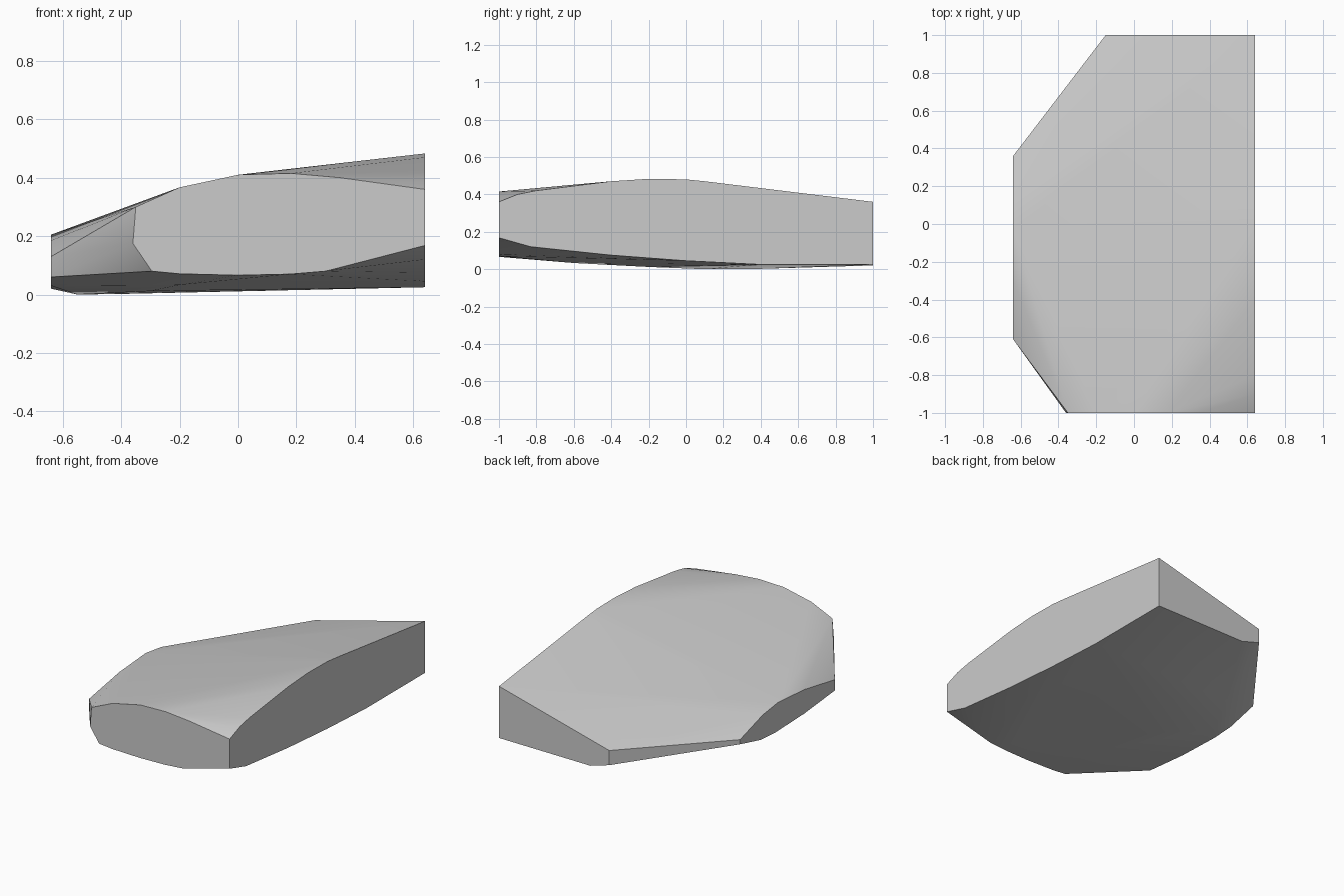
import bpy
import bmesh
import math

default_cube = bpy.data.objects.get("Cube")
if default_cube:
    bpy.data.objects.remove(default_cube, do_unlink=True)

HALF_WIDTH = 0.64
HALF_LENGTH = 1.0


def make_material(name, color):
    material = bpy.data.materials.new(name)
    material.use_nodes = True
    material.diffuse_color = color
    shader = next(node for node in material.node_tree.nodes
                  if node.type == 'BSDF_PRINCIPLED')
    shader.inputs["Base Color"].default_value = color
    return material


def wall_along_length(x_position, outline):
    """Place a (y, z) outline on a plane of constant x."""
    return [(x_position, y, z) for y, z in outline]


def wall_along_width(y_position, outline):
    """Place an (x, z) outline on a plane of constant y."""
    return [(x, y_position, z) for x, z in outline]


def convex_body(name, points, material):
    """Wrap a closed convex skin around the outlines."""
    mesh = bpy.data.meshes.new(name)
    bm = bmesh.new()
    for point in points:
        bm.verts.new(point)
    bmesh.ops.convex_hull(bm, input=bm.verts[:], use_existing_faces=False)
    loose_verts = [vert for vert in bm.verts if not vert.link_faces]
    bmesh.ops.delete(bm, geom=loose_verts, context='VERTS')
    # Merge the triangles of the flat walls into single faces
    bmesh.ops.dissolve_limit(bm, angle_limit=math.radians(0.2),
                             verts=bm.verts[:], edges=bm.edges[:])
    bmesh.ops.recalc_face_normals(bm, faces=bm.faces[:])
    bm.to_mesh(mesh)
    bm.free()
    mesh.materials.append(material)
    body = bpy.data.objects.new(name, mesh)
    bpy.context.collection.objects.link(body)
    return body


# Tall flat side wall
tall_wall = wall_along_length(HALF_WIDTH, [
    (-1, .36), (-.9, .4), (-.8, .42), (-.4, .47), (-.2, .483), (0, .48),
    (.1, .47), (1, .36), (1, .025), (.4, .025), (0, .045), (-.4, .075),
    (-.83, .12), (-1, .168)])

# Front wall, rounded towards the thin side
front_wall = wall_along_width(-HALF_LENGTH, [
    (-.36, .175), (-.35, .3), (-.2, .367), (0, .41), (.18, .415), (.35, .4),
    (.3, .08), (.18, .07), (0, .066), (-.2, .071), (-.295, .08)])

# Low lens-shaped wall on the thin side
thin_wall = wall_along_length(-HALF_WIDTH, [
    (-.61, .13), (-.3, .185), (-.03, .205), (.13, .183), (.36, .112),
    (.36, .082), (.15, .03), (0, .02), (-.3, .03), (-.61, .06)])

# Back wall corner next to the slanted corner cut
back_wall = wall_along_width(HALF_LENGTH, [
    (-.15, .155), (-.15, .06), (-.015, .02)])

# Shallow bulge of the underside
belly = [(-.2, -.6, .033), (-.3, -.2, .012), (-.55, .1, 0), (-.4, .4, .002)]

grey = make_material("light_grey", (0.6, 0.6, 0.6, 1.0))
slab = convex_body("slab_body",
                   tall_wall + front_wall + thin_wall + back_wall + belly,
                   grey)

# Smooth the gentle slopes and keep the wall edges sharp
bpy.ops.object.select_all(action='DESELECT')
slab.select_set(True)
bpy.context.view_layer.objects.active = slab
bpy.ops.object.shade_smooth_by_angle(angle=math.radians(30))
